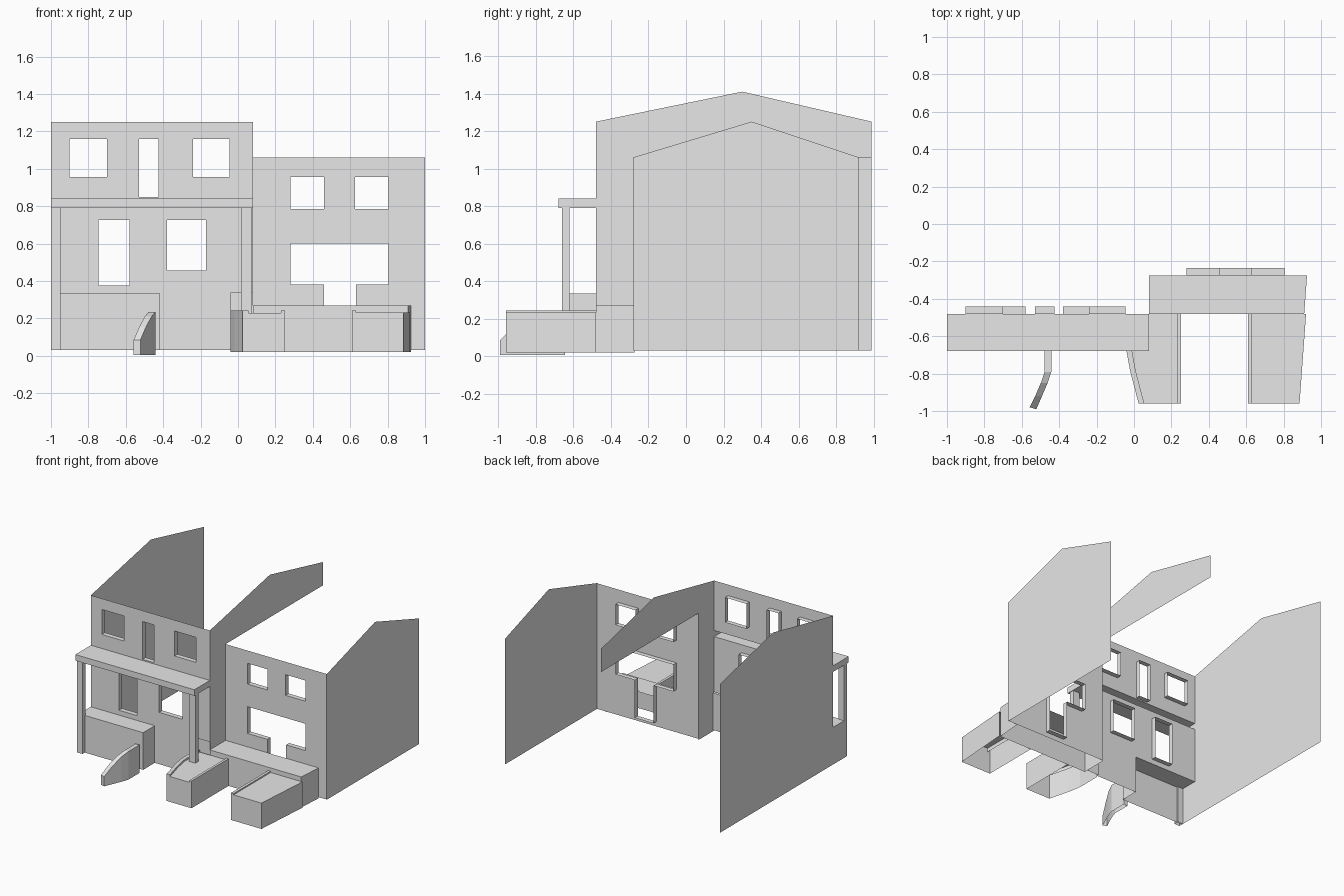
import bpy
import bmesh

if "Cube" in bpy.data.objects:
    bpy.data.objects.remove(bpy.data.objects["Cube"], do_unlink=True)

# One plain grey for everything
grey = bpy.data.materials.new("plain grey")
grey.use_nodes = True
grey.diffuse_color = (0.8, 0.8, 0.8, 1)
grey.node_tree.nodes["Principled BSDF"].inputs["Base Color"].default_value = (0.8, 0.8, 0.8, 1)


def build(name, faces):
    """Make one object from a list of polygons."""
    bm = bmesh.new()
    for points in faces:
        bm.faces.new([bm.verts.new(p) for p in points])
    bmesh.ops.remove_doubles(bm, verts=bm.verts, dist=0.0005)
    mesh = bpy.data.meshes.new(name)
    bm.to_mesh(mesh)
    bm.free()
    mesh.materials.append(grey)
    obj = bpy.data.objects.new(name, mesh)
    bpy.context.collection.objects.link(obj)
    return obj


def prism(name, outline, z0, z1, skip=(), bottom=False):
    """Upright shell over a counter-clockwise outline; z1 may be one height per point."""
    n = len(outline)
    tops = z1 if isinstance(z1, (list, tuple)) else [z1] * n
    low = [(x, y, z0) for x, y in outline]
    high = [(x, y, z) for (x, y), z in zip(outline, tops)]
    faces = [high]
    if bottom:
        faces.append(low[::-1])
    for i in range(n):
        j = (i + 1) % n
        if i not in skip:
            faces.append([low[i], low[j], high[j], high[i]])
    return build(name, faces)


def rect(x0, x1, y0, y1):
    return [(x0, y0), (x1, y0), (x1, y1), (x0, y1)]


def front_wall(name, y, x0, x1, z0, z1, openings, gaps=(), depth=0.04):
    """Flat wall with openings that have inward reveals, and plain gaps without."""
    rects = list(openings) + list(gaps)
    xs = sorted({x0, x1, *[v for r in rects for v in r[:2]]})
    zs = sorted({z0, z1, *[v for r in rects for v in r[2:]]})

    def inside(i, k, group):
        if not (0 <= i < len(xs) - 1 and 0 <= k < len(zs) - 1):
            return False
        cx, cz = (xs[i] + xs[i + 1]) / 2, (zs[k] + zs[k + 1]) / 2
        return any(a < cx < b and c < cz < d for a, b, c, d in group)

    faces = []
    for i in range(len(xs) - 1):
        for k in range(len(zs) - 1):
            a, b, c, d = xs[i], xs[i + 1], zs[k], zs[k + 1]
            if not inside(i, k, rects):
                faces.append([(a, y, c), (b, y, c), (b, y, d), (a, y, d)])
            elif inside(i, k, openings):
                sides = {(-1, 0): ((a, d), (a, c)), (1, 0): ((b, c), (b, d)),
                         (0, -1): ((a, c), (b, c)), (0, 1): ((b, d), (a, d))}
                for (di, dk), (p, q) in sides.items():
                    if not inside(i + di, k + dk, openings):
                        faces.append([(p[0], y, p[1]), (q[0], y, q[1]),
                                      (q[0], y + depth, q[1]), (p[0], y + depth, p[1])])
    return build(name, faces)


def side_wall(name, x, outline, flip=False):
    points = [(x, y, z) for y, z in outline]
    return build(name, [points[::-1] if flip else points])


# Tall house front
front_wall("tall_house_front", -0.48, -1, 0.08, 0.03, 1.25,
           openings=[(-0.90, -0.70, 0.955, 1.16), (-0.53, -0.425, 0.85, 1.16),
                     (-0.24, -0.045, 0.955, 1.16), (-0.745, -0.58, 0.375, 0.725),
                     (-0.38, -0.17, 0.455, 0.725)],
           gaps=[(-1, 0.08, 0.79, 0.84), (-1, -0.42, 0.03, 0.335),
                 (-0.04, 0.08, 0.03, 0.335)])
# Shallow recess beside the party wall
front_wall("entrance_recess", -0.465, -0.04, 0.08, 0.03, 0.335, openings=[])

# Low house front, with a door joined to the wide window
front_wall("low_house_front", -0.275, 0.08, 1, 0.03, 1.06,
           openings=[(0.28, 0.46, 0.785, 0.955), (0.625, 0.805, 0.785, 0.955),
                     (0.28, 0.805, 0.38, 0.60), (0.46, 0.63, 0.07, 0.38)])

# Gable walls
side_wall("tall_house_outer_gable", -1,
          [(-0.48, 0.03), (0.99, 0.03), (0.99, 1.25), (0.30, 1.41), (-0.48, 1.25)], flip=True)
side_wall("party_wall", 0.08,
          [(-0.48, 0.03), (-0.275, 0.03), (-0.275, 1.06), (0.99, 1.06),
           (0.99, 1.25), (0.30, 1.41), (-0.48, 1.25)])
side_wall("low_house_outer_gable", 1,
          [(-0.28, 0.03), (0.92, 0.03), (0.92, 1.06), (0.35, 1.25), (-0.28, 1.06)])

# Porch canopy (open towards the wall) and its posts
prism("porch_canopy", rect(-1, 0.08, -0.68, -0.48), 0.79, 0.84, skip=(2,), bottom=True)
prism("left_post", rect(-1, -0.95, -0.66, -0.62), 0.03, 0.79)
prism("right_post", rect(0.015, 0.075, -0.66, -0.62), 0.225, 0.79)

# Raised beds against the houses
prism("tall_house_bed", rect(-1, -0.42, -0.63, -0.48), 0.03, 0.335, skip=(2,))
prism("low_house_terrace", [(0.08, -0.48), (0.91, -0.48), (0.925, -0.275), (0.08, -0.275)],
      0.02, 0.27, skip=(2,))

# Front garden beds with raised kerbs
left_edge = [(-0.04, -0.48), (-0.04, -0.68), (-0.02, -0.79), (0.025, -0.96)]
prism("left_garden_bed", left_edge + [(0.25, -0.96), (0.25, -0.48)], 0.02, 0.228, skip=(5,))
prism("right_garden_bed", [(0.61, -0.96), (0.885, -0.96), (0.92, -0.48), (0.61, -0.48)],
      0.02, 0.232, skip=(2,))
prism("left_bed_curved_kerb", left_edge + [(x + 0.03, y) for x, y in left_edge[::-1]], 0.2, 0.243)
prism("left_bed_straight_kerb", rect(0.23, 0.25, -0.96, -0.48), 0.2, 0.243)
prism("right_bed_kerb", rect(0.61, 0.632, -0.96, -0.48), 0.2, 0.243)

# Bent entrance wall that drops towards the street
path = [(-0.46, -0.645, 0.235), (-0.46, -0.79, 0.235), (-0.48, -0.85, 0.21),
        (-0.51, -0.92, 0.155), (-0.54, -0.985, 0.085)]
half = 0.018
for i, (p, q) in enumerate(zip(path, path[1:])):
    prism(f"entrance_wall_{i + 1}",
          [(p[0] - half, p[1]), (q[0] - half, q[1] + 0.3 * half * (i == 3)),
           (q[0] + half, q[1] - 0.3 * half * (i == 3)), (p[0] + half, p[1])],
          0.005, [p[2], q[2], q[2], p[2]],
          skip=[s for s, hidden in ((1, i < 3), (3, i > 0)) if hidden])
